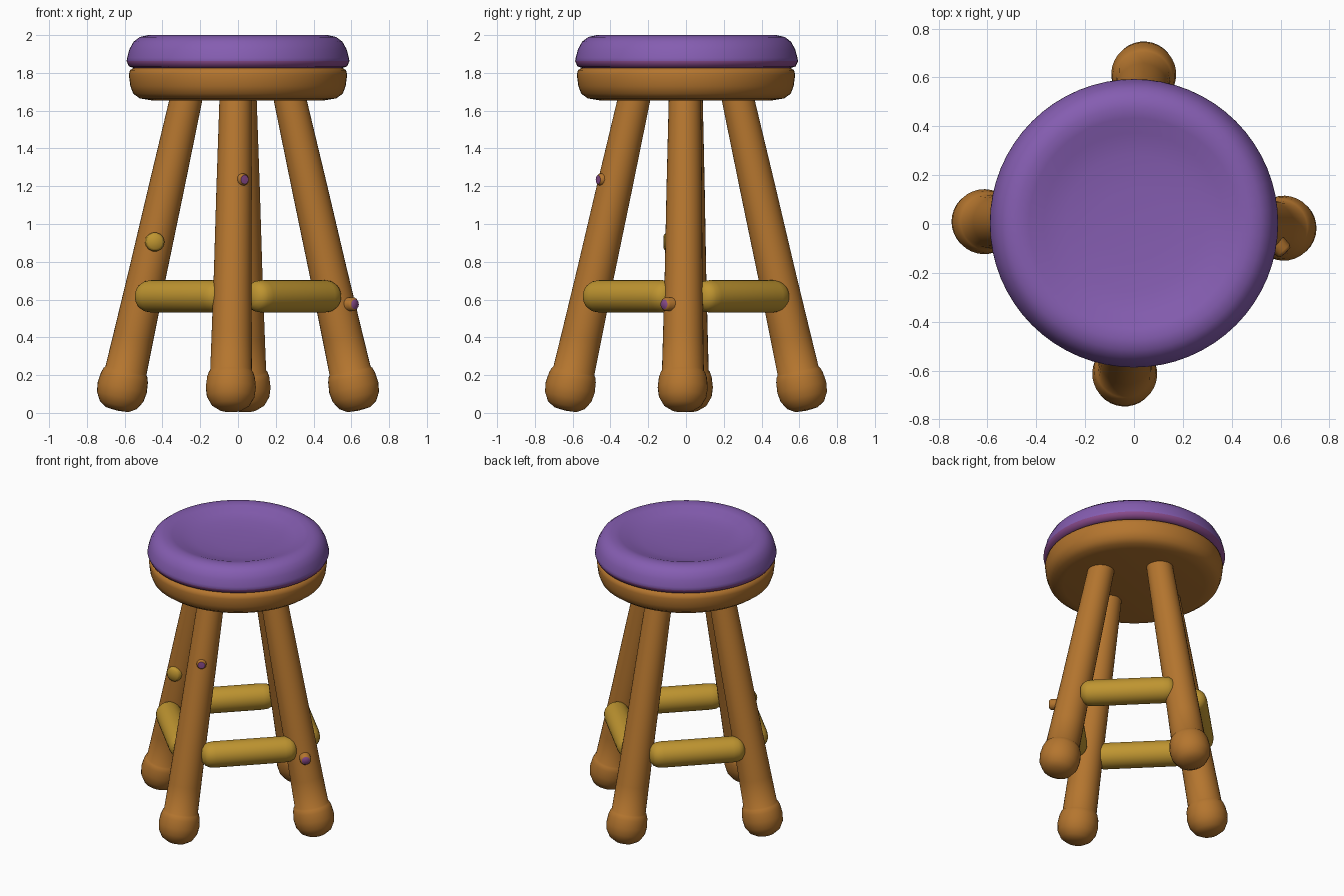
import bpy, bmesh, math
from mathutils import Vector

if "Cube" in bpy.data.objects:
    bpy.data.objects.remove(bpy.data.objects["Cube"], do_unlink=True)


def make_material(name, rgb):
    mat = bpy.data.materials.new(name)
    mat.use_nodes = True
    mat.diffuse_color = (*rgb, 1)
    mat.node_tree.nodes["Principled BSDF"].inputs["Base Color"].default_value = (*rgb, 1)
    return mat


WOOD = make_material("brown wood", (0.46, 0.18, 0.028))
YELLOW = make_material("yellow wood", (0.52, 0.30, 0.03))
PURPLE = make_material("purple cushion", (0.235, 0.11, 0.44))
PLUM = make_material("plum trim", (0.25, 0.07, 0.26))


def lathe(name, profile, start, axis, mats, sides=32, rule=None):
    """Turn a (radius, distance) profile around an axis; rule picks a material from distance."""
    bm = bmesh.new()
    rings = []
    for r, d in profile:
        if r == 0:
            rings.append([bm.verts.new((0, 0, d))] * sides)
        else:
            rings.append([bm.verts.new((r * math.cos(a), r * math.sin(a), d))
                          for a in (math.tau * i / sides for i in range(sides))])
    for k, (low, high) in enumerate(zip(rings, rings[1:])):
        middle = (profile[k][1] + profile[k + 1][1]) / 2
        for i in range(sides):
            j = (i + 1) % sides
            corners = list(dict.fromkeys((low[i], low[j], high[j], high[i])))
            face = bm.faces.new(corners)
            if rule:
                face.material_index = rule(middle)
    bmesh.ops.recalc_face_normals(bm, faces=bm.faces)
    mesh = bpy.data.meshes.new(name)
    bm.to_mesh(mesh)
    bm.free()
    obj = bpy.data.objects.new(name, mesh)
    bpy.context.collection.objects.link(obj)
    for mat in mats:
        mesh.materials.append(mat)
    obj.location = start
    obj.rotation_euler = Vector(axis).to_track_quat('Z', 'Y').to_euler()
    bpy.ops.object.select_all(action='DESELECT')
    obj.select_set(True)
    bpy.context.view_layer.objects.active = obj
    bpy.ops.object.shade_smooth_by_angle(angle=math.radians(50))
    return obj


UP = (0, 0, 1)

# Wooden seat disc, rounder along its lower edge
lathe("seat_board",
      [(0, 1.655), (0.46, 1.655), (0.52, 1.665), (0.555, 1.69), (0.57, 1.73),
       (0.578, 1.79), (0.572, 1.815), (0.55, 1.828), (0, 1.83)],
      (0, 0, 0), UP, [WOOD], 64)

# Dished cushion with a darker lower band
lathe("cushion",
      [(0, 1.825), (0.55, 1.825), (0.578, 1.835), (0.59, 1.862), (0.587, 1.88),
       (0.575, 1.925), (0.553, 1.965), (0.52, 1.99), (0.475, 2.0), (0.43, 1.992),
       (0.37, 1.97), (0.28, 1.953), (0.15, 1.945), (0, 1.942)],
      (0, 0.003, 0), UP, [PURPLE, PLUM], 64, lambda z: 1 if z < 1.865 else 0)

# Four splayed legs with bulbous feet; each leans a little sideways
leg_profile = [(0, 0), (0.06, 0.005), (0.1, 0.03), (0.126, 0.075), (0.133, 0.125),
               (0.127, 0.18), (0.118, 0.207), (0.111, 0.215), (0.107, 0.4),
               (0.1, 0.75), (0.094, 1.2), (0.085, 1.72), (0, 1.73)]
for name, out, side in (("front_leg", (0, -1), (-0.04, 0)), ("back_leg", (0, 1), (0.042, 0)),
                        ("right_leg", (-1, 0), (0, 0.01)), ("left_leg", (1, 0), (0, -0.018))):
    out, side = Vector(out), Vector(side)
    foot = (out * 0.64 + side).to_3d()
    foot.z = 0.012
    top = (out * 0.262 + side * 0.3).to_3d()
    top.z = 1.72
    lathe(name, leg_profile, foot, top - foot, [WOOD])

# Four rounded rungs joining neighbouring legs
half = 0.315
end = [(0, 0), (0.045, 0.006), (0.07, 0.025), (0.082, 0.05), (0.086, 0.085)]
rung_profile = end + [(r, 2 * half - d) for r, d in reversed(end)]
for sx, x_name in ((-1, "right"), (1, "left")):
    for sy, y_name in ((-1, "front"), (1, "back")):
        middle = Vector((sx, sy, 0)).normalized() * 0.412 + Vector((0, 0, 0.617))
        along = Vector((-sy, sx, 0)).normalized()
        lathe(f"{y_name}_{x_name}_rung", rung_profile, middle - along * half, along, [YELLOW])


def knot(name, start, axis, radius, length, mats):
    """Short rounded branch stub whose end takes the last material."""
    last = len(mats) - 1
    lathe(name, [(radius * 1.1, 0), (radius, length - 0.012), (radius * 0.75, length),
                 (0, length + 0.002)],
          start, axis, mats, 14, lambda d: last if d > length - 0.004 else 0)


# Branch knots on three of the legs
knot("front_leg_knot", (-0.02, -0.375, 1.235), (0.52, -0.85, 0), 0.032, 0.106, [WOOD, PLUM])
knot("left_leg_knot", (0.53, -0.02, 0.575), (0.68, -0.73, 0), 0.036, 0.132, [WOOD, PLUM])
knot("right_leg_knot", (-0.45, 0.005, 0.905), (0.1, -1, 0), 0.05, 0.122, [YELLOW])
